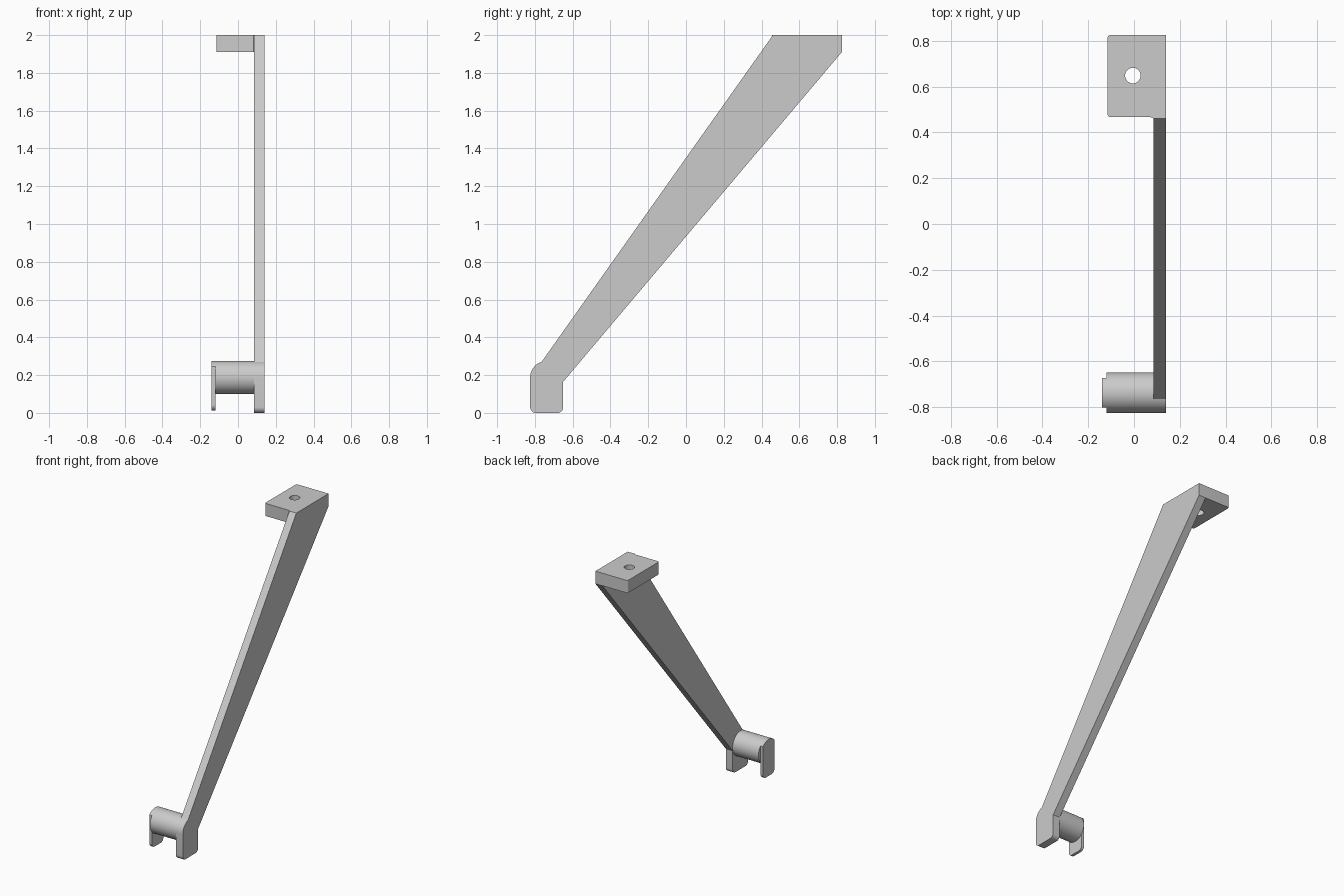
import bpy
import bmesh
from math import cos, sin, tan, radians
from mathutils import Vector, Matrix

if "Cube" in bpy.data.objects:
    bpy.data.objects.remove(bpy.data.objects["Cube"])

grey = bpy.data.materials.new("plain grey")
grey.use_nodes = True
colour = (0.6, 0.6, 0.6, 1)
grey.diffuse_color = colour
grey.node_tree.nodes["Principled BSDF"].inputs["Base Color"].default_value = colour

PIVOT_Y, PIVOT_Z, RADIUS = -0.737, 0.187, 0.088


def arc(cx, cy, r, start, end, steps):
    """Points along a circular arc, angles in degrees."""
    angles = [radians(start + (end - start) * i / steps) for i in range(steps + 1)]
    return [(cx + r * cos(a), cy + r * sin(a)) for a in angles]


def rounded(before, corner, after, r, steps=6):
    """Points replacing a corner with a tangent arc."""
    c = Vector(corner)
    u, v = (Vector(before) - c).normalized(), (Vector(after) - c).normalized()
    half = u.angle(v) / 2
    centre = c + (u + v).normalized() * (r / sin(half))
    first, last = c + u * (r / tan(half)) - centre, c + v * (r / tan(half)) - centre
    return [tuple(centre + first.lerp(last, i / steps).normalized() * r)
            for i in range(steps + 1)]


def prism(name, outline, low, high, axis):
    """Extrude a flat outline along x (outline in y, z) or z (outline in x, y)."""
    bm = bmesh.new()
    place = (lambda a, b: (low, a, b)) if axis == "x" else (lambda a, b: (a, b, low))
    face = bm.faces.new([bm.verts.new(place(a, b)) for a, b in outline])
    extruded = bmesh.ops.extrude_face_region(bm, geom=[face])["geom"]
    shift = Vector((high - low, 0, 0)) if axis == "x" else Vector((0, 0, high - low))
    bmesh.ops.translate(bm, vec=shift,
                        verts=[g for g in extruded if isinstance(g, bmesh.types.BMVert)])
    bmesh.ops.recalc_face_normals(bm, faces=bm.faces)
    mesh = bpy.data.meshes.new(name)
    bm.to_mesh(mesh)
    bm.free()
    mesh.materials.append(grey)
    obj = bpy.data.objects.new(name, mesh)
    bpy.context.collection.objects.link(obj)
    return obj


def smooth(obj):
    bpy.ops.object.select_all(action="DESELECT")
    obj.select_set(True)
    bpy.context.view_layer.objects.active = obj
    bpy.ops.object.shade_smooth_by_angle(angle=radians(30))


# Sloping arm with its rounded foot
front, back = PIVOT_Y - RADIUS, -0.65
arm_outline = [(0.46, 2), (0.825, 2), (0.825, 1.91), (back, 0.165)]
arm_outline += rounded((back, 0.165), (back, 0), (front, 0), 0.03)
arm_outline += rounded((back, 0), (front, 0), (front, 0.187), 0.03)
arm_outline += arc(PIVOT_Y, PIVOT_Z, RADIUS, 180, 108, 14)
smooth(prism("sloping_arm", arm_outline, 0.085, 0.14, "x"))

# Mounting tab at the top, with a small fillet into the arm
left, right, near, far = -0.115, 0.14, 0.467, 0.825
tab_outline = [(right, far)]
tab_outline += rounded((right, far), (left, far), (left, near), 0.012)
tab_outline += rounded((left, far), (left, near), (right, near), 0.012)
tab_outline += [(0.07, near), (0.082, 0.464), (0.085, 0.455), (0.09, near), (right, near)]
tab = prism("mounting_tab", tab_outline, 1.91, 2, "z")

# Screw hole through the tab
cutter = prism("hole_cutter", arc(-0.005, 0.648, 0.034, 0, 350, 35), 1.8, 2.1, "z")
cutter.hide_render = True
cut = tab.modifiers.new("screw hole", "BOOLEAN")
cut.object = cutter
cut.operation = "DIFFERENCE"
bpy.context.view_layer.objects.active = tab
bpy.ops.object.modifier_apply(modifier=cut.name)
bpy.data.objects.remove(cutter)
smooth(tab)

# Round pivot pin
smooth(prism("pivot_pin", arc(PIVOT_Y, PIVOT_Z, RADIUS, 0, 354, 59), -0.12, 0.09, "x"))

# Hanging end plate, its top following the pin
half = 0.065
a, b = PIVOT_Y - half, PIVOT_Y + half
plate_outline = arc(PIVOT_Y, PIVOT_Z, RADIUS, 42.4, 137.6, 18)
plate_outline += rounded((a, 0.2), (a, 0.013), (b, 0.013), 0.03)
plate_outline += rounded((a, 0.013), (b, 0.013), (b, 0.2), 0.03)
smooth(prism("end_plate", plate_outline, -0.14, -0.12, "x"))
